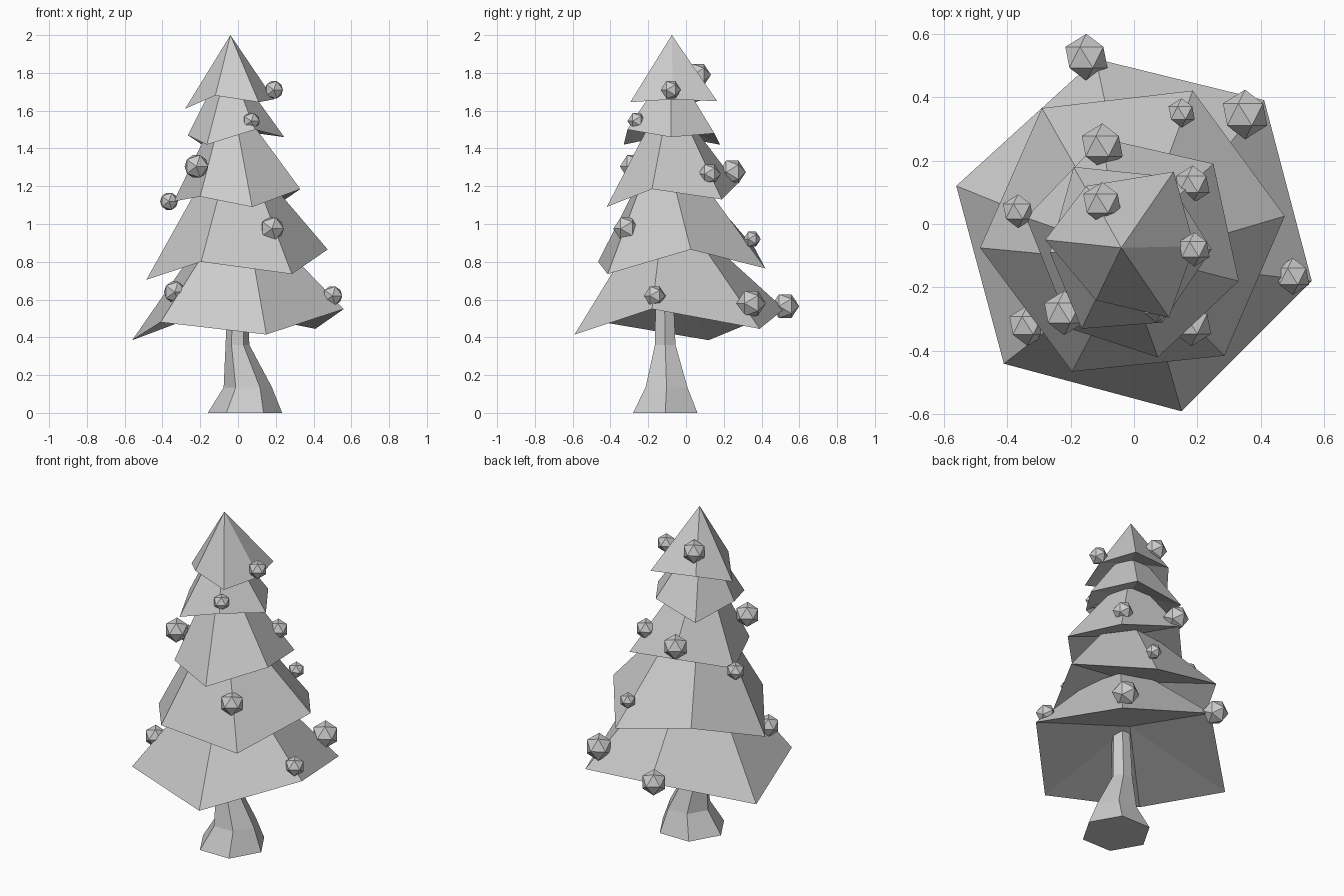
import bpy, bmesh
from math import cos, sin, pi
from mathutils import Vector

if "Cube" in bpy.data.objects:
    bpy.data.objects.remove(bpy.data.objects["Cube"])


def finish(name, bm):
    bmesh.ops.recalc_face_normals(bm, faces=bm.faces)
    mesh = bpy.data.meshes.new(name)
    bm.to_mesh(mesh)
    bm.free()
    obj = bpy.data.objects.new(name, mesh)
    bpy.context.collection.objects.link(obj)
    return obj


def bridge(bm, a, b):
    n = len(a)
    for i in range(n):
        bm.faces.new((a[i], a[(i + 1) % n], b[(i + 1) % n], b[i]))


def fan(bm, ring, point):
    tip = bm.verts.new(point)
    for i in range(len(ring)):
        bm.faces.new((ring[i], ring[(i + 1) % len(ring)], tip))


def tier(name, rim_points, top, top_radius):
    """Uneven hexagonal skirt with a hollowed underside."""
    bm = bmesh.new()
    rim = [bm.verts.new(p) for p in rim_points]
    centre = sum((Vector(p) for p in rim_points), Vector()) / 6
    radius = sum((Vector(p) - centre).length for p in rim_points) / 6
    if top_radius:
        upper = []
        for p in rim_points:
            d = Vector((p[0] - centre.x, p[1] - centre.y, 0)).normalized()
            upper.append(bm.verts.new(Vector(top) + d * top_radius))
        bridge(bm, rim, upper)
        bm.faces.new(upper)
    else:
        fan(bm, rim, top)
    fan(bm, rim, centre + Vector((0, 0, 0.33 * radius)))
    finish(name, bm)


# Trunk: bent hexagonal tube, rings given as x, y, z, radius
bm = bmesh.new()
rings = []
for x, y, z, r in [(.037, -.11, 0, .197), (.052, -.103, .135, .128),
                   (-.003, -.11, .36, .063), (0, -.115, .68, .052)]:
    rings.append([bm.verts.new((x + r * cos(i * pi / 3), y + r * sin(i * pi / 3), z))
                  for i in range(6)])
for a, b in zip(rings, rings[1:]):
    bridge(bm, a, b)
bm.faces.new(rings[0])
bm.faces.new(rings[-1])
finish("trunk", bm)

# Foliage tiers, bottom to top
tier("foliage_bottom",
     [(.56, -.18, .55), (.41, .39, .445), (-.12, .52, .55),
      (-.56, .12, .385), (-.41, -.44, .48), (.15, -.59, .415)],
     (.01, -.08, .9), .22)
tier("foliage_lower",
     [(.475, .025, .865), (.185, .42, .765), (-.29, .365, .87),
      (-.485, -.075, .705), (-.195, -.465, .80), (.285, -.415, .735)],
     (-.01, -.08, 1.2), .20)
tier("foliage_middle",
     [(.33, -.18, 1.185), (.25, .19, 1.13), (-.10, .27, 1.21),
      (-.34, .02, 1.12), (-.20, -.33, 1.145), (.075, -.42, 1.09)],
     (-.03, -.08, 1.52), .12)
tier("foliage_upper",
     [(.245, -.08, 1.46), (.10, .15, 1.48), (-.19, .18, 1.42),
      (-.265, -.09, 1.47), (-.165, -.33, 1.42), (.09, -.31, 1.50)],
     (-.04, -.08, 1.71), .105)
tier("foliage_top",
     [(.19, -.07, 1.66), (.125, .165, 1.65), (-.15, .12, 1.67),
      (-.28, -.05, 1.61), (-.12, -.24, 1.68), (.11, -.295, 1.645)],
     (-.04, -.075, 2.0), 0)

# Ornaments: icosahedral baubles, x, y, z, radius
baubles = [(.19, -.08, 1.71, .054), (-.10, .065, 1.79, .067), (.07, -.26, 1.545, .050),
           (-.22, -.28, 1.305, .070), (-.365, .04, 1.12, .053), (.18, -.315, .975, .070),
           (-.335, -.32, .64, .064), (.5, -.165, .62, .058), (.35, .345, .58, .078),
           (-.15, .525, .565, .074), (.15, .35, .92, .046), (.185, .125, 1.265, .059),
           (-.10, .245, 1.275, .072)]
for i, (x, y, z, r) in enumerate(baubles):
    bpy.ops.mesh.primitive_ico_sphere_add(subdivisions=1, radius=r, location=(x, y, z),
                                          rotation=(pi / 2, 0, 0))
    bpy.context.object.name = f"ornament_{i + 1}"
